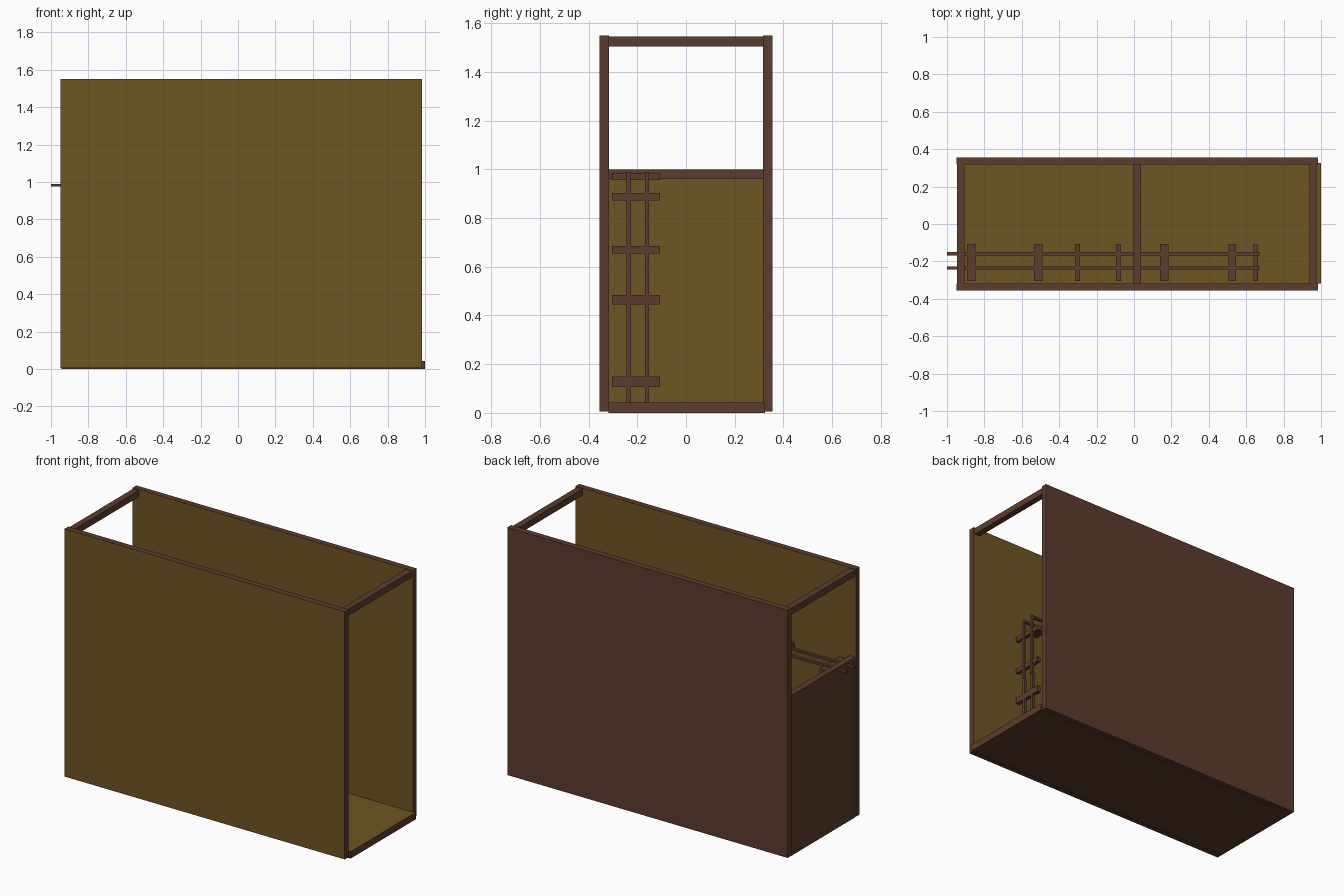
import bpy
import bmesh
from mathutils import Vector

if "Cube" in bpy.data.objects:
    bpy.data.objects.remove(bpy.data.objects["Cube"], do_unlink=True)


def make_material(name, rgb):
    mat = bpy.data.materials.new(name)
    mat.use_nodes = True
    mat.diffuse_color = (*rgb, 1)
    mat.node_tree.nodes["Principled BSDF"].inputs["Base Color"].default_value = (*rgb, 1)
    return mat


BROWN = make_material("dark brown wood", (0.107, 0.045, 0.027))
OLIVE = make_material("olive board", (0.156, 0.092, 0.017))


def box(name, x, y, z, olive_sides=()):
    """Box between min/max pairs; faces pointing along olive_sides are olive."""
    bm = bmesh.new()
    bmesh.ops.create_cube(bm, size=1)
    for v in bm.verts:
        v.co = [lo + (c + 0.5) * (hi - lo) for c, (lo, hi) in zip(v.co, (x, y, z))]
    bm.normal_update()
    for f in bm.faces:
        f.material_index = int(any(f.normal.dot(Vector(d)) > 0.9 for d in olive_sides))
    mesh = bpy.data.meshes.new(name)
    bm.to_mesh(mesh)
    bm.free()
    mesh.materials.append(BROWN)
    mesh.materials.append(OLIVE)
    obj = bpy.data.objects.new(name, mesh)
    bpy.context.collection.objects.link(obj)
    return obj


def around(c, size):
    return (c - size / 2, c + size / 2)


FRONT, BACK, LEFT, UP = (0, -1, 0), (0, 1, 0), (1, 0, 0), (0, 0, 1)
LENGTH = (-0.95, 0.985)
INNER = (-0.318, 0.318)

# Walls and floor
box("front_wall", LENGTH, (-0.355, -0.317), (0.005, 1.55), [FRONT, BACK])
box("back_wall", LENGTH, (0.317, 0.355), (0.005, 1.55), [FRONT])
box("floor", (-0.945, 1.0), (-0.318, 0.325), (0, 0.043), [UP])
box("half_end_wall", (-0.945, -0.907), INNER, (0.01, 1.0), [LEFT])

# Cross beams between the long walls
for name, x, z in (("right_top_beam", -0.926, 1.525),
                   ("left_top_beam", 0.957, 1.525),
                   ("middle_beam", 0.018, 0.98)):
    box(name, around(x, 0.04), INNER, around(z, 0.04))

# Ladder rails: one level run and an upright run in two lengths
for i, y in enumerate((-0.235, -0.16)):
    rail = around(y, 0.018)
    box(f"level_rail_{i}", (-1.0, 0.67), rail, (0.976, 0.99))
    box(f"upright_rail_upper_{i}", (0.655, 0.67), rail, (0.59, 0.99))
    box(f"upright_rail_lower_{i}", (0.65, 0.665), rail, (0.04, 0.595))

# Ladder rungs
RUNG = (-0.304, -0.106)
for i, (x, width) in enumerate(((-0.87, 0.045), (-0.512, 0.045), (-0.302, 0.028),
                                (-0.083, 0.026), (0.162, 0.045), (0.525, 0.042))):
    box(f"level_rung_{i}", around(x, width), RUNG, (0.956, 0.983))
for i, (z, height) in enumerate(((0.128, 0.043), (0.465, 0.04), (0.67, 0.032), (0.887, 0.03))):
    box(f"upright_rung_{i}", (0.64, 0.664), RUNG, around(z, height))
